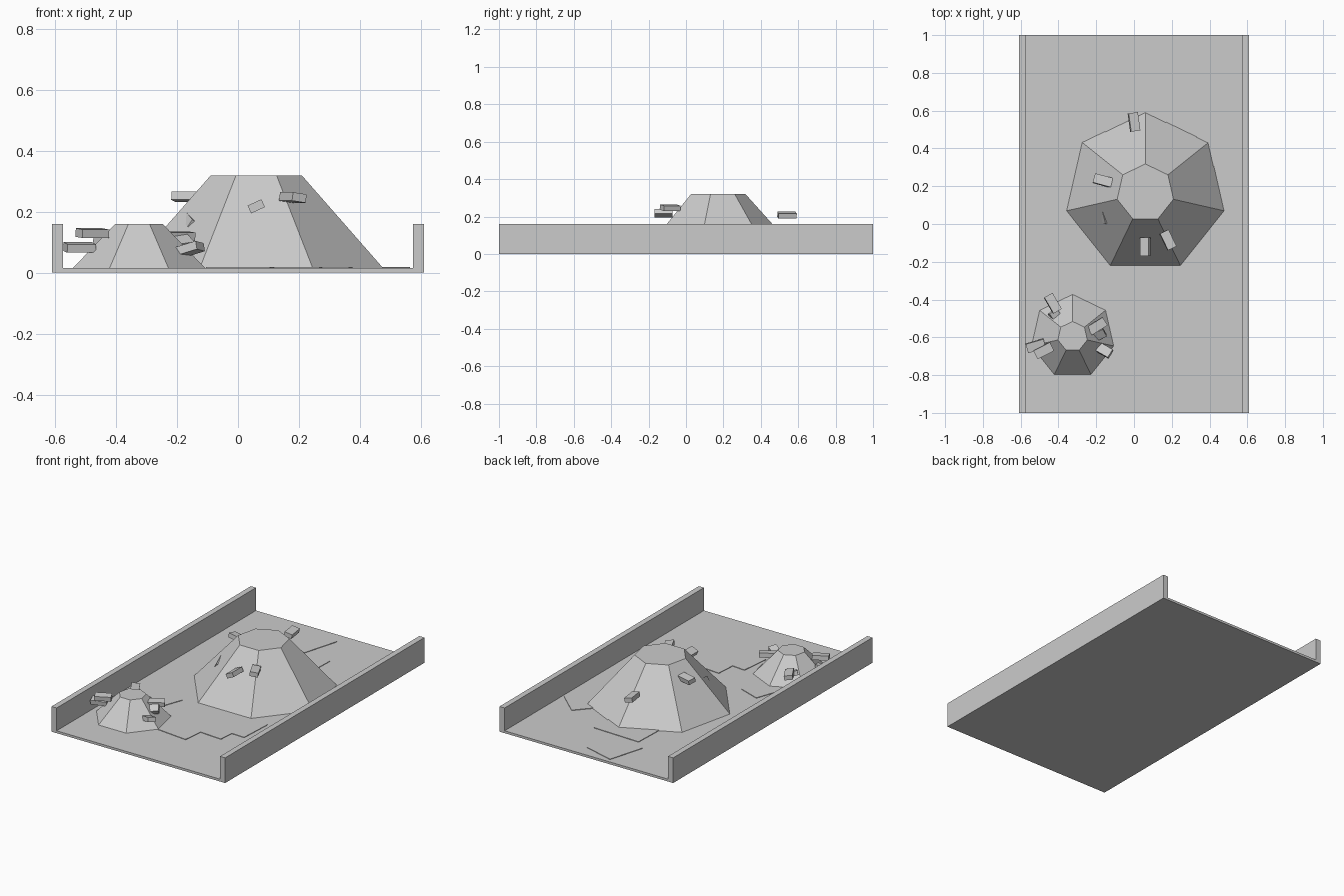
import bpy
import math

cube = bpy.data.objects.get("Cube")
if cube:
    bpy.data.objects.remove(cube, do_unlink=True)

grey = bpy.data.materials.new("plain grey")
grey.use_nodes = True
colour = (0.6, 0.6, 0.6, 1)
grey.diffuse_color = colour
grey.node_tree.nodes["Principled BSDF"].inputs["Base Color"].default_value = colour

FLOOR = 0.015


def finish(name):
    obj = bpy.context.object
    obj.name = name
    obj.data.materials.append(grey)
    return obj


def box(name, centre, size, turn=(0, 0, 0)):
    bpy.ops.mesh.primitive_cube_add(size=1, location=centre,
                                    rotation=[math.radians(a) for a in turn])
    obj = finish(name)
    obj.scale = size
    return obj


def mound(name, x, y, base, top, height):
    # Seven-sided truncated cone with one corner pointing to the back
    bpy.ops.mesh.primitive_cone_add(vertices=7, radius1=base, radius2=top,
                                    depth=height - 0.01,
                                    location=(x, y, 0.01 + (height - 0.01) / 2))
    return finish(name)


# Tray floor and the two long side walls
box("floor", (0, 0, FLOOR / 2), (1.22, 2, FLOOR))
for side, sign in (("left", 1), ("right", -1)):
    box(side + "_wall", (sign * 0.592, 0, 0.08), (0.036, 2, 0.16))

# Rubble mounds
mound("large_mound", 0.06, 0.165, 0.432, 0.153, 0.32)
mound("small_mound", -0.325, -0.596, 0.228, 0.08, 0.16)

# Thin slabs lying on the floor: x, y, width, depth, turn
slabs = [
    (0.01, -0.57, 0.21, 0.19, -6),
    (0.14, -0.45, 0.27, 0.19, -4),
    (0.28, -0.345, 0.18, 0.22, -3),
    (-0.08, 0.83, 0.21, 0.24, -16),
    (0.01, 0.58, 0.32, 0.2, -2),
    (0.43, 0.42, 0.2, 0.18, -42),
    (-0.31, -0.28, 0.15, 0.13, -20),
]
for i, (x, y, w, d, turn) in enumerate(slabs):
    box(f"floor_slab_{i + 1}", (x, y, FLOOR + 0.0015), (w, d, 0.004), (0, 0, turn))

# Loose bricks around the mounds: centre, then tilt angles
bricks = [
    ((0.0, 0.54, 0.207), (0, 12, 8)),
    ((-0.165, 0.23, 0.25), (0, 8, 75)),
    ((-0.15, 0.055, 0.165), (20, 30, 25)),
    ((0.06, -0.12, 0.218), (0, -25, 0)),
    ((0.18, -0.085, 0.247), (0, 8, 26)),
    ((-0.43, -0.42, 0.1), (0, 8, 30)),
    ((-0.405, -0.5, 0.075), (15, 15, 40)),
    ((-0.52, -0.645, 0.083), (0, 8, -74)),
    ((-0.478, -0.67, 0.13), (0, 5, -63)),
    ((-0.195, -0.54, 0.12), (0, 5, -58)),
    ((-0.2, -0.59, 0.095), (10, 30, -60)),
    ((-0.165, -0.665, 0.075), (-15, 8, 58)),
]
for i, (centre, turn) in enumerate(bricks):
    box(f"brick_{i + 1}", centre, (0.05, 0.098, 0.028), turn)
